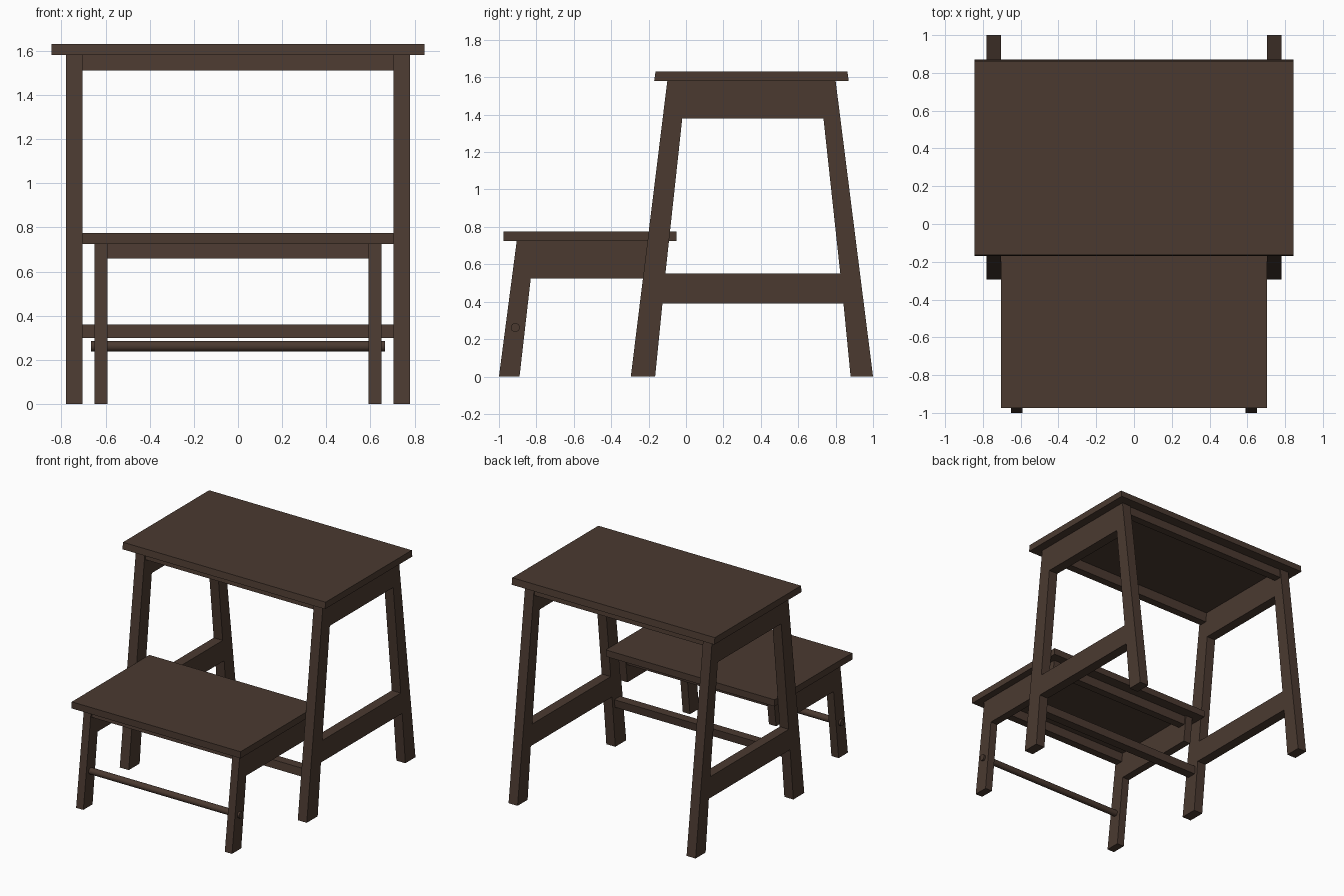
import bpy
from math import pi
from mathutils import Matrix

if "Cube" in bpy.data.objects:
    bpy.data.objects.remove(bpy.data.objects["Cube"])

wood = bpy.data.materials.new("dark_wood")
wood.diffuse_color = (0.07, 0.042, 0.03, 1)
wood.use_nodes = True
wood.node_tree.nodes["Principled BSDF"].inputs["Base Color"].default_value = wood.diffuse_color

# local x, y, z -> world y, z, x
SIDE = Matrix(((0, 0, 1, 0), (1, 0, 0, 0), (0, 1, 0, 0), (0, 0, 0, 1)))


def profile(name, loops, x0, x1):
    """Extrude closed (y, z) outlines from x0 to x1; extra loops become holes."""
    cu = bpy.data.curves.new(name, 'CURVE')
    cu.dimensions = '2D'
    cu.fill_mode = 'BOTH'
    cu.extrude = (x1 - x0) / 2
    for pts in loops:
        sp = cu.splines.new('POLY')
        sp.points.add(len(pts) - 1)
        for p, (y, z) in zip(sp.points, pts):
            p.co = (y, z, 0, 1)
        sp.use_cyclic_u = True
    tmp = bpy.data.objects.new(name + "_tmp", cu)
    bpy.context.collection.objects.link(tmp)
    bpy.context.view_layer.update()
    dg = bpy.context.evaluated_depsgraph_get()
    me = bpy.data.meshes.new_from_object(tmp.evaluated_get(dg))
    bpy.data.objects.remove(tmp)
    me.name = name
    me.transform(Matrix.Translation(((x0 + x1) / 2, 0, 0)) @ SIDE)
    for f in me.polygons:
        f.use_smooth = False
    me.materials.clear()
    me.materials.append(wood)
    ob = bpy.data.objects.new(name, me)
    bpy.context.collection.objects.link(ob)
    return ob


def box(y0, y1, z0, z1, lean=0.0):
    return [[(y0, z0), (y1, z0), (y1 + lean, z1), (y0 + lean, z1)]]


# Tall side frames: splayed legs, apron and stretcher in one outline
tall_outer = [(-0.295, 0), (-0.165, 0), (-0.126, 0.39), (0.842, 0.39),
              (0.88, 0), (1.0, 0), (0.80, 1.58), (-0.10, 1.58)]
tall_hole = [(-0.11, 0.55), (-0.02, 1.38), (0.735, 1.38), (0.825, 0.55)]
# Low step side frames: front leg and apron
low_outer = [(-1.0, 0), (-0.89, 0), (-0.83, 0.525), (-0.145, 0.525),
             (-0.12, 0.725), (-0.905, 0.725)]
for side, s in (("left", -1), ("right", 1)):
    profile(side + "_tall_frame", [tall_outer, tall_hole],
            *sorted((s * 0.705, s * 0.78)))
    profile(side + "_step_frame", [low_outer], *sorted((s * 0.59, s * 0.65)))

# Seat and step boards
profile("seat", [[(-0.17, 1.58), (0.87, 1.58), (0.863, 1.63), (-0.163, 1.63)]],
        -0.845, 0.845)
profile("step_board", box(-0.975, -0.05, 0.725, 0.775), -0.704, 0.704)

# Cross rails
profile("seat_front_rail", box(-0.095, -0.035, 1.51, 1.58, 0.008), -0.705, 0.705)
profile("seat_back_rail", box(0.74, 0.80, 1.51, 1.58, -0.008), -0.705, 0.705)
profile("lower_cross_rail", box(-0.23, -0.16, 0.30, 0.36, 0.007), -0.705, 0.705)
profile("step_front_rail", box(-0.90, -0.84, 0.66, 0.725, 0.008), -0.59, 0.59)
profile("step_back_rail", box(-0.20, -0.14, 0.66, 0.725, 0.008), -0.59, 0.59)

# Round rod through the step legs
bpy.ops.mesh.primitive_cylinder_add(vertices=24, radius=0.024, depth=1.33,
                                    location=(0, -0.913, 0.262),
                                    rotation=(0, pi / 2, 0))
rod = bpy.context.object
rod.name = "step_rod"
rod.data.materials.append(wood)
bpy.ops.object.shade_smooth_by_angle()
